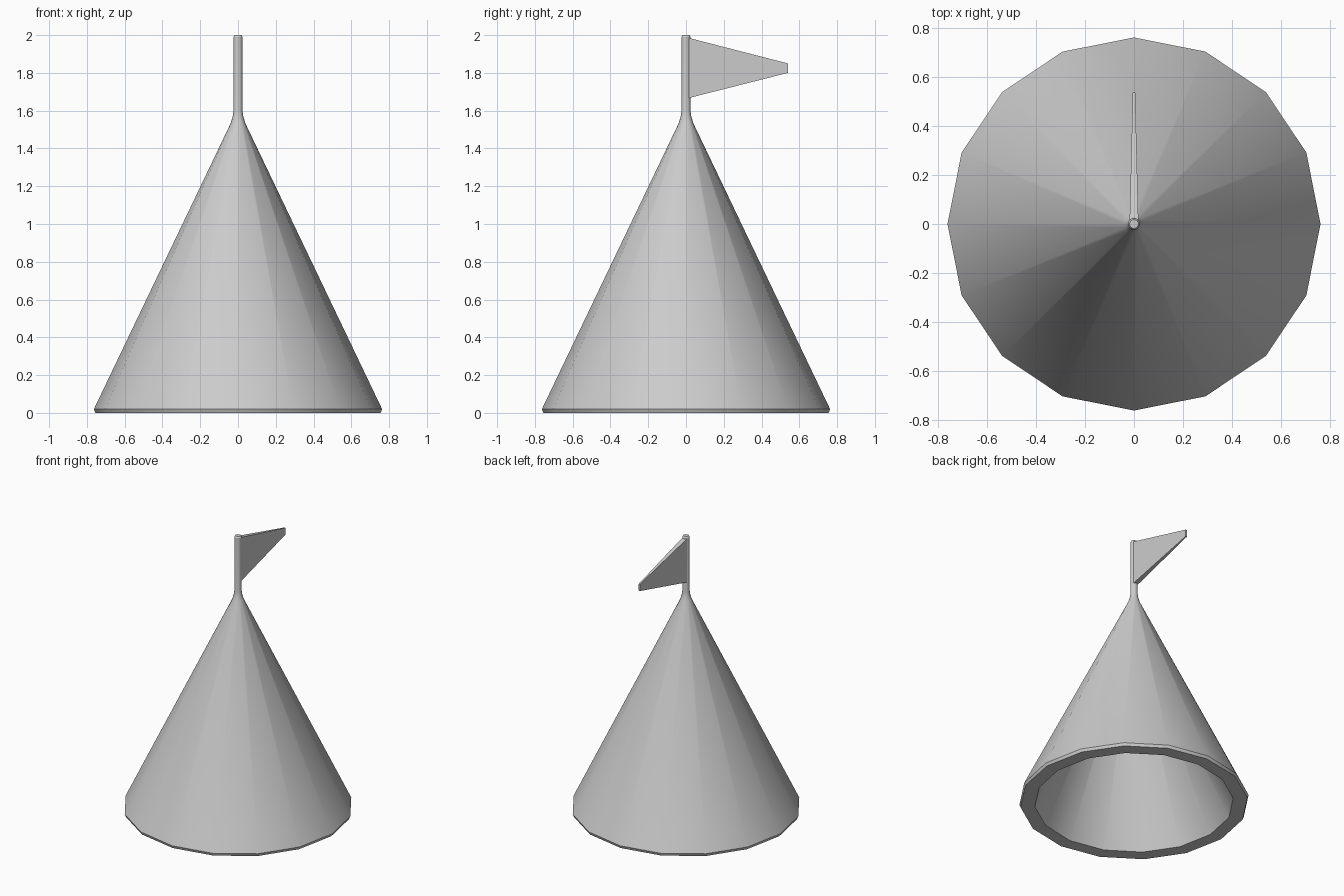
import bpy, bmesh
from math import cos, sin, pi

if "Cube" in bpy.data.objects:
    bpy.data.objects.remove(bpy.data.objects["Cube"])

SIDES = 16


def finish(name, bm, smooth):
    bmesh.ops.recalc_face_normals(bm, faces=bm.faces[:])
    mesh = bpy.data.meshes.new(name)
    bm.to_mesh(mesh)
    bm.free()
    obj = bpy.data.objects.new(name, mesh)
    bpy.context.collection.objects.link(obj)
    if smooth:
        bpy.ops.object.select_all(action='DESELECT')
        obj.select_set(True)
        bpy.context.view_layer.objects.active = obj
        bpy.ops.object.shade_smooth_by_angle(angle=pi / 6)
    return obj


def lathe(name, profile):
    """Revolve (radius, z) points about z; both ends are closed."""
    bm = bmesh.new()
    rings = [[bm.verts.new((r * cos(2 * pi * i / SIDES), r * sin(2 * pi * i / SIDES), z))
              for i in range(SIDES)] for r, z in profile]
    for a, b in zip(rings, rings[1:]):
        for i in range(SIDES):
            j = (i + 1) % SIDES
            bm.faces.new((a[i], a[j], b[j], b[i]))
    bm.faces.new(rings[0])
    bm.faces.new(rings[-1])
    return finish(name, bm, True)


# Hollow conical roof flowing into the flagpole
lathe("roof_and_pole", [
    (0.004, 1.38), (0.66, 0.0), (0.755, 0.0), (0.763, 0.02),
    (0.038, 1.535), (0.028, 1.57), (0.024, 1.60),
    (0.024, 1.99), (0.018, 2.0)])

# Tapered pennant: rectangular section at the pole shrinking to the tip
bm = bmesh.new()
ends = []
for y, half, low, high in ((0.015, 0.018, 1.667, 1.985), (0.54, 0.005, 1.80, 1.85)):
    ends.append([bm.verts.new((x, y, z)) for x, z in
                 ((-half, low), (half, low), (half, high), (-half, high))])
for i in range(4):
    j = (i + 1) % 4
    bm.faces.new((ends[0][i], ends[0][j], ends[1][j], ends[1][i]))
for end in ends:
    bm.faces.new(end)
finish("pennant", bm, False)
